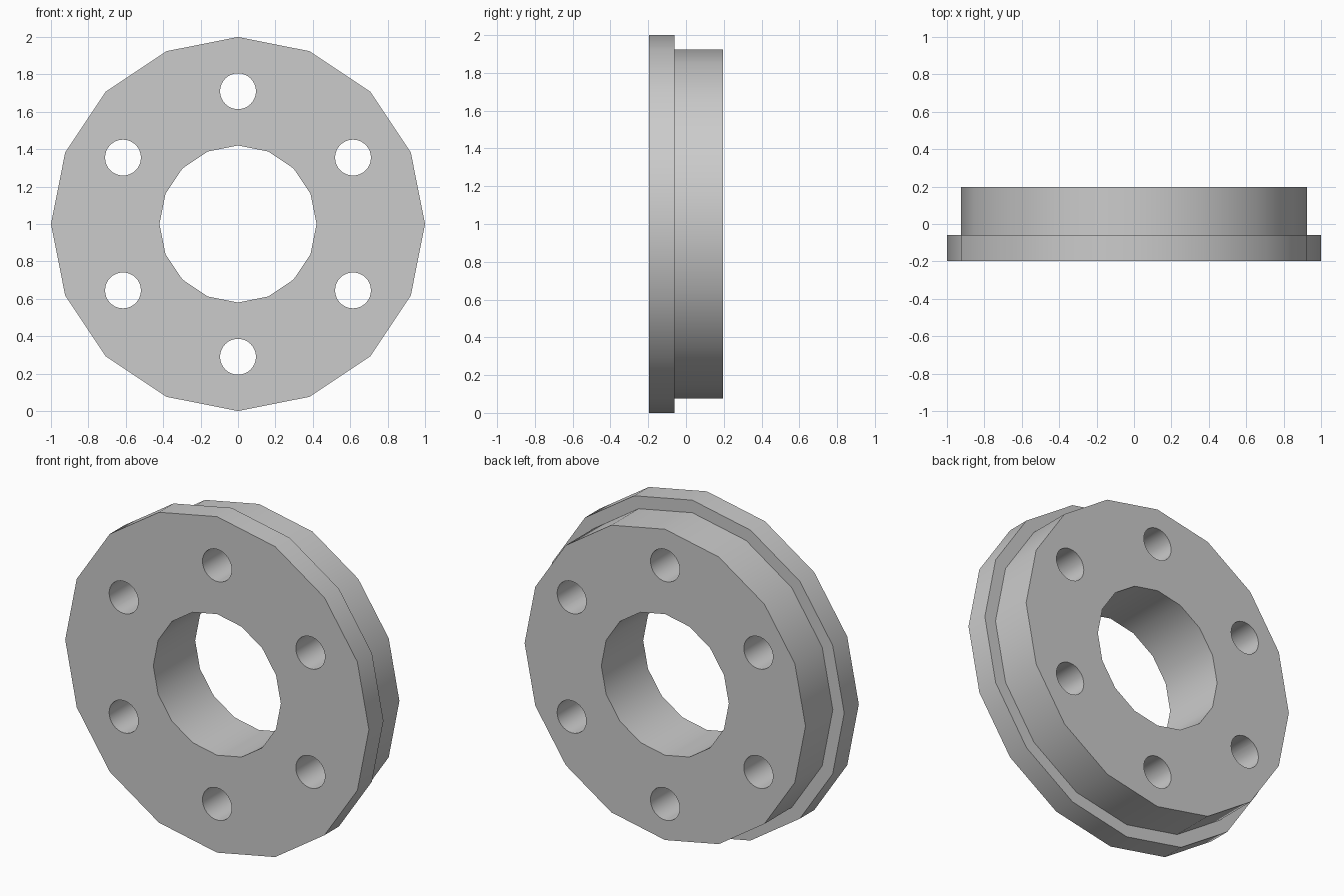
import bpy, bmesh, math
from mathutils import Matrix, Vector

if "Cube" in bpy.data.objects:
    bpy.data.objects.remove(bpy.data.objects["Cube"], do_unlink=True)

SIDES = 16
HALF = 0.197          # half thickness along y
STEP = -0.06          # where the flange meets the hub
CENTRE = Vector((0, 0, 1))


def make_object(name, bm):
    bmesh.ops.recalc_face_normals(bm, faces=bm.faces)
    mesh = bpy.data.meshes.new(name)
    bm.to_mesh(mesh)
    bm.free()
    obj = bpy.data.objects.new(name, mesh)
    bpy.context.collection.objects.link(obj)
    return obj


# Plain grey metal
grey = bpy.data.materials.new("grey")
grey.use_nodes = True
grey.diffuse_color = (0.6, 0.6, 0.6, 1)
grey.node_tree.nodes["Principled BSDF"].inputs["Base Color"].default_value = (0.6, 0.6, 0.6, 1)

# Stepped ring: (radius, y) section spun about the y axis
section = [(0.42, -HALF), (1, -HALF), (1, STEP),
           (0.925, STEP), (0.925, HALF), (0.42, HALF)]
bm = bmesh.new()
verts = [bm.verts.new(CENTRE + Vector((r, y, 0))) for r, y in section]
edges = [bm.edges.new((v, verts[i - 1])) for i, v in enumerate(verts)]
bmesh.ops.spin(bm, geom=verts + edges, cent=CENTRE, axis=(0, 1, 0),
               angle=math.tau, steps=SIDES)
bmesh.ops.remove_doubles(bm, verts=bm.verts, dist=0.0001)
ring = make_object("stepped_flange_ring", bm)
ring.data.materials.append(grey)

# Six bolt holes
bm = bmesh.new()
for i in range(6):
    a = math.radians(30 + 60 * i)
    place = Matrix.Translation(CENTRE + 0.71 * Vector((math.cos(a), 0, math.sin(a))))
    bmesh.ops.create_cone(bm, cap_ends=True, segments=32, radius1=0.096, radius2=0.096,
                          depth=1, matrix=place @ Matrix.Rotation(math.pi / 2, 4, 'X'))
cutter = make_object("bolt_hole_cutter", bm)
cutter.data.materials.append(grey)
cutter.hide_render = True

cut = ring.modifiers.new("bolt_holes", 'BOOLEAN')
cut.operation = 'DIFFERENCE'
cut.solver = 'EXACT'
cut.object = cutter

bpy.ops.object.select_all(action='DESELECT')
ring.select_set(True)
bpy.context.view_layer.objects.active = ring
bpy.ops.object.modifier_apply(modifier=cut.name)
bpy.data.objects.remove(cutter, do_unlink=True)

# Smooth walls with crisp rims
bpy.ops.object.shade_smooth_by_angle(angle=math.radians(30))
